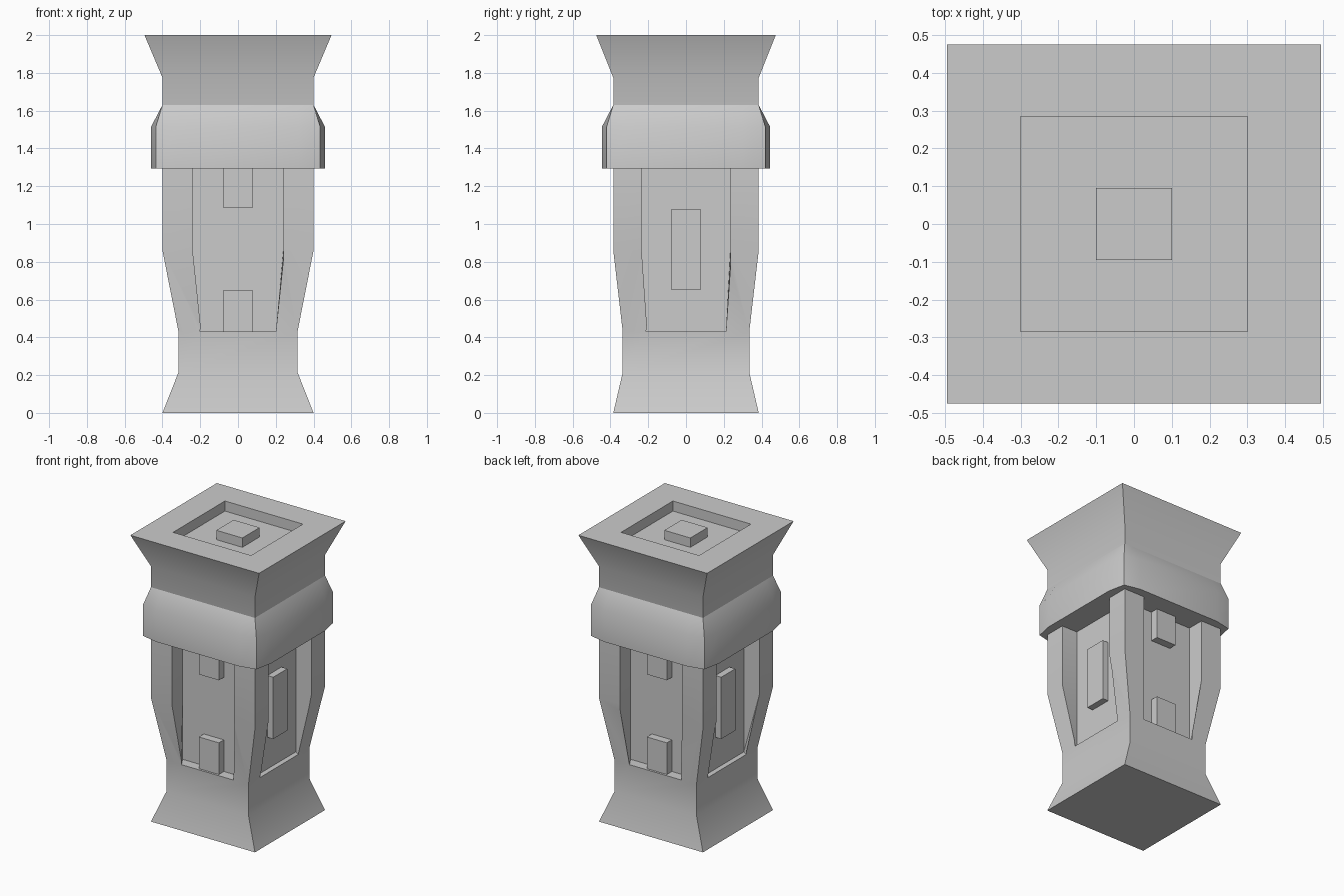
import bpy, bmesh
from math import radians

if "Cube" in bpy.data.objects:
    bpy.data.objects.remove(bpy.data.objects["Cube"])


def loft(name, rings):
    """Solid skinned through rings of equal point count."""
    bm = bmesh.new()
    loops = [[bm.verts.new(p) for p in ring] for ring in rings]
    n = len(loops[0])
    for a, b in zip(loops, loops[1:]):
        for i in range(n):
            j = (i + 1) % n
            bm.faces.new((a[i], a[j], b[j], b[i]))
    bm.faces.new(loops[0])
    bm.faces.new(loops[-1])
    bmesh.ops.recalc_face_normals(bm, faces=bm.faces[:])
    mesh = bpy.data.meshes.new(name)
    bm.to_mesh(mesh)
    bm.free()
    ob = bpy.data.objects.new(name, mesh)
    bpy.context.collection.objects.link(ob)
    return ob


def box(name, x0, x1, y0, y1, z0, z1):
    return loft(name, [[(x0, y0, z), (x1, y0, z), (x1, y1, z), (x0, y1, z)]
                       for z in (z0, z1)])


def activate(ob):
    bpy.ops.object.select_all(action='DESELECT')
    ob.select_set(True)
    bpy.context.view_layer.objects.active = ob


def cut(target, cutter):
    cutter.hide_render = True
    mod = target.modifiers.new("cut", 'BOOLEAN')
    mod.operation = 'DIFFERENCE'
    mod.solver = 'EXACT'
    mod.object = cutter
    activate(target)
    bpy.ops.object.modifier_apply(modifier=mod.name)
    bpy.data.objects.remove(cutter)


def smooth(ob):
    activate(ob)
    bpy.ops.object.shade_smooth_by_angle(angle=radians(30))


# Flared rectangular body: half width, half depth, height
profile = [(.40, .385, 0), (.315, .335, .215), (.315, .335, .43),
           (.40, .385, .86), (.40, .385, 1.295), (.40, .385, 1.775),
           (.495, .475, 2)]
body = loft("body", [[(-x, -y, z), (x, -y, z), (x, y, z), (-x, y, z)]
                     for x, y, z in profile])


# Panel recesses: vertical back wall, mouth narrowing towards the foot
def recess(place, inner, wide, levels):
    return loft("recess_cutter", [
        [place(*p, z) for p in ((-wide, inner), (wide, inner), (w, out + .01), (-w, out + .01))]
        for w, out, z in levels])


for s in (-1, 1):
    cut(body, recess(lambda a, d, z: (a, s * d, z), .265, .24,
                     [(.195, .335, .43), (.24, .385, .86), (.24, .385, 1.295)]))
    cut(body, recess(lambda a, d, z: (s * d, a, z), .28, .235,
                     [(.205, .315, .43), (.235, .40, .86), (.235, .40, 1.295)]))

# Recess in the top
cut(body, box("top_cutter", -.30, .30, -.285, .285, 1.93, 2.1))
smooth(body)
box("top_block", -.10, .10, -.095, .095, 1.92, 1.995)


# Collar with slightly bowed sides and a sloped shoulder
def collar_ring(cx, cy, ox, oy, z):
    mx, my = .32, .30
    quarter = [(mx, -oy), (cx, -cy), (ox, -my)]
    right = quarter + [(x, -y) for x, y in reversed(quarter)]
    return [(x, y, z) for x, y in right + [(-x, -y) for x, y in right]]


smooth(loft("collar", [collar_ring(.435, .42, .46, .445, 1.295),
                       collar_ring(.435, .42, .46, .445, 1.515),
                       collar_ring(.40, .385, .40, .385, 1.63)]))

# Blocks inside the panels: two on front and back, one on each side
for s, side in ((-1, "a"), (1, "b")):
    y0, y1 = sorted((s * .255, s * .32))
    box("upper_block_" + side, -.077, .077, y0, y1, 1.085, 1.30)
    box("lower_block_" + side, -.077, .077, y0, y1, .43, .65)
    x0, x1 = sorted((s * .27, s * .325))
    box("side_block_" + side, x0, x1, -.077, .077, .65, 1.08)
